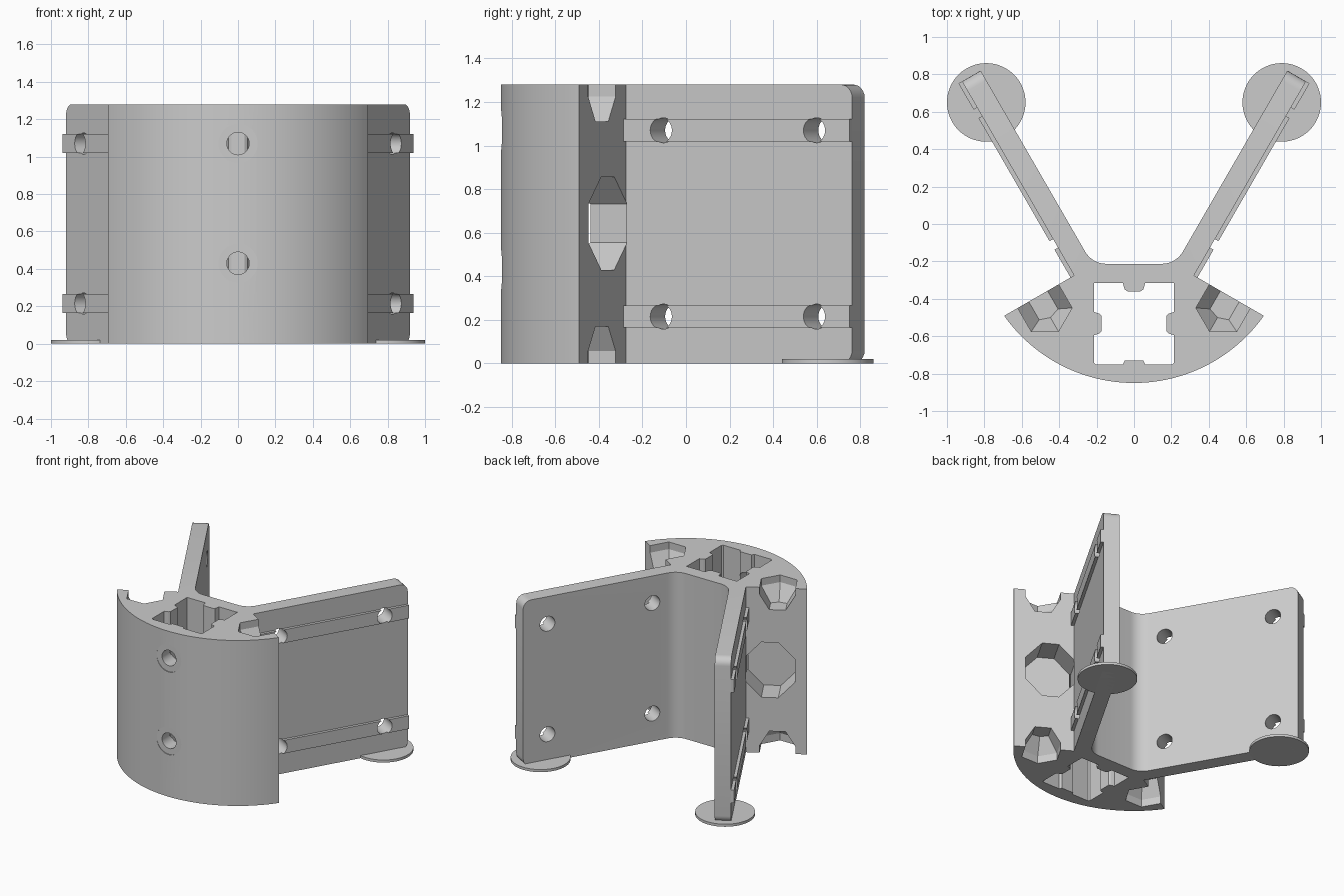
import bpy, bmesh, math
from mathutils import Vector

if "Cube" in bpy.data.objects:
    bpy.data.objects.remove(bpy.data.objects["Cube"], do_unlink=True)

GREY = (0.6, 0.6, 0.6, 1)
mat = bpy.data.materials.new("plain_grey")
mat.use_nodes = True
mat.diffuse_color = GREY
mat.node_tree.nodes["Principled BSDF"].inputs["Base Color"].default_value = GREY

HEIGHT = 1.28
RADIUS = 0.85       # curved front
SHOULDER = -0.078   # where each arm starts, measured along the arm
TIP = 1.12          # where each arm ends
INNER, OUTER = 0.30, 0.415   # arm faces, measured across the arm
C, S = math.cos(math.pi / 6), 0.5


def arm(n, t, z=0.0, side=1):
    """Point from distance across (n) and along (t) an arm."""
    return Vector((side * (C * n + S * t), -S * n + C * t, z))


def loft(name, rings, round_tips=False):
    """Closed solid through rings of points."""
    bm = bmesh.new()
    loops = [[bm.verts.new(p) for p in ring] for ring in rings]
    count = len(loops[0])
    for a, b in zip(loops, loops[1:]):
        for i in range(count):
            j = (i + 1) % count
            bm.faces.new((a[i], a[j], b[j], b[i]))
    bm.faces.new(loops[0])
    bm.faces.new(loops[-1])
    bmesh.ops.recalc_face_normals(bm, faces=bm.faces)
    if round_tips:
        def at_tip(v):
            return abs(S * abs(v.co.x) + C * v.co.y - TIP) < 0.001
        edges = [e for e in bm.edges if all(at_tip(v) for v in e.verts)
                 and abs(e.verts[0].co.z - e.verts[1].co.z) < 0.001]
        bmesh.ops.bevel(bm, geom=edges, offset=0.06, segments=6,
                        profile=0.5, affect='EDGES')
    mesh = bpy.data.meshes.new(name)
    bm.to_mesh(mesh)
    bm.free()
    mesh.materials.append(mat)
    ob = bpy.data.objects.new(name, mesh)
    bpy.context.collection.objects.link(ob)
    return ob


def extrude(name, points, z0, z1, **kw):
    return loft(name, [[(x, y, z) for x, y in points] for z in (z0, z1)], **kw)


def rod(name, start, end, radius, sides=32):
    """Cylinder between two points."""
    start, end = Vector(start), Vector(end)
    turn = (end - start).to_track_quat('Z', 'Y')
    circle = [turn @ Vector((radius * math.cos(a), radius * math.sin(a), 0))
              for a in (2 * math.pi * i / sides for i in range(sides))]
    return loft(name, [[p + q for q in circle] for p in (start, end)])


def cut(target, cutter):
    cutter.hide_render = True
    mod = target.modifiers.new("cut", 'BOOLEAN')
    mod.operation, mod.solver, mod.object = 'DIFFERENCE', 'EXACT', cutter
    bpy.context.view_layer.objects.active = target
    bpy.ops.object.modifier_apply(modifier=mod.name)
    bpy.data.objects.remove(cutter, do_unlink=True)


def mirrored(half):
    return half + [(-x, y) for x, y in reversed(half) if abs(x) > 1e-5]


# Bracket outline: curved front, shoulders, two splayed arms, filleted web
edge_n = math.sqrt(RADIUS ** 2 - SHOULDER ** 2)
corner = arm(edge_n, SHOULDER)
end_angle = math.atan2(corner.y, corner.x)
half = []
for i in range(25):
    a = -math.pi / 2 + (end_angle + math.pi / 2) * i / 24
    half.append((RADIUS * math.cos(a), RADIUS * math.sin(a)))
half += [tuple(arm(n, t).xy) for n, t in
         ((OUTER, SHOULDER), (OUTER, TIP), (INNER, TIP))]
fillet, web_y = 0.13, -0.213
cx = (INNER - fillet + S * (web_y + fillet)) / C
for i in range(9):
    a = math.radians(-30 - 60 * i / 8)
    half.append((cx + fillet * math.cos(a), web_y + fillet + fillet * math.sin(a)))
body = extrude("bracket_body", mirrored(half), 0, HEIGHT, round_tips=True)

# Ribbed square socket right through the body
socket = [(0.05, -0.73), (0.06, -0.75), (0.205, -0.75), (0.215, -0.74),
          (0.215, -0.595), (0.185, -0.585), (0.175, -0.575), (0.175, -0.49),
          (0.185, -0.48), (0.215, -0.47), (0.215, -0.315),
          (0.06, -0.315), (0.05, -0.35), (0.035, -0.36)]
cut(body, extrude("socket_cutter", mirrored(socket), -0.1, HEIGHT + 0.1))

# Counterbored screw holes in the curved front
for z in (0.43, 1.07):
    cut(body, rod("counterbore", (0, -1, z), (0, -0.843, z), 0.105, 40))
    cut(body, rod("screw_hole", (0, -1, z), (0, -0.6, z), 0.06))

# Pockets in the shoulders
WIDE = ((-0.126, 0.2), (-0.126, -0.073), (0, -0.145), (0.126, -0.073), (0.126, 0.2))
NARROW = ((-0.058, 0.2), (-0.058, -0.04), (0, -0.06), (0.058, -0.04), (0.058, 0.2))
OCTAGON = ((-0.178, -0.088), (-0.178, 0.088), (-0.06, 0.213), (0.06, 0.213),
           (0.178, 0.088), (0.178, -0.088), (0.06, -0.213), (-0.06, -0.213))
for side in (1, -1):
    for levels in ((HEIGHT + 0.05, 1.225, 1.11), (-0.05, 0.057, 0.17)):
        rings = [[arm(0.637 + n, -0.15 + t, z, side) for n, t in shape]
                 for shape, z in zip((WIDE, WIDE, NARROW), levels)]
        cut(body, loft("end_pocket", rings))
    cut(body, loft("middle_pocket", [
        [arm(0.583 + n, t, 0.643 + z, side) for n, z in OCTAGON]
        for t in (-0.283, SHOULDER + 0.001)]))

# Arm rails, bolt holes through both, and round feet under the arm tips
for side, label in ((1, "left"), (-1, "right")):
    for z, level in ((0.215, "lower"), (1.07, "upper")):
        rail = loft(f"{label}_{level}_rail", [
            [arm(n, t, z + dz, side) for n, dz in
             ((0.41, -0.051), (0.437, -0.051), (0.437, 0.051), (0.41, 0.051))]
            for t in (SHOULDER, TIP)])
        for t in (0.12, 0.932):
            for target in (body, rail):
                cut(target, rod("bolt_hole", arm(0.22, t, z, side),
                                arm(0.5, t, z, side), 0.0575))
    rod(f"{label}_foot", (side * 0.79, 0.65, 0), (side * 0.79, 0.65, 0.02), 0.21, 64)

# Smooth the curves, keep the edges crisp
for ob in bpy.context.collection.objects:
    ob.select_set(ob.type == 'MESH' and mat.name in ob.data.materials)
bpy.context.view_layer.objects.active = body
bpy.ops.object.shade_smooth_by_angle(angle=math.radians(25))
